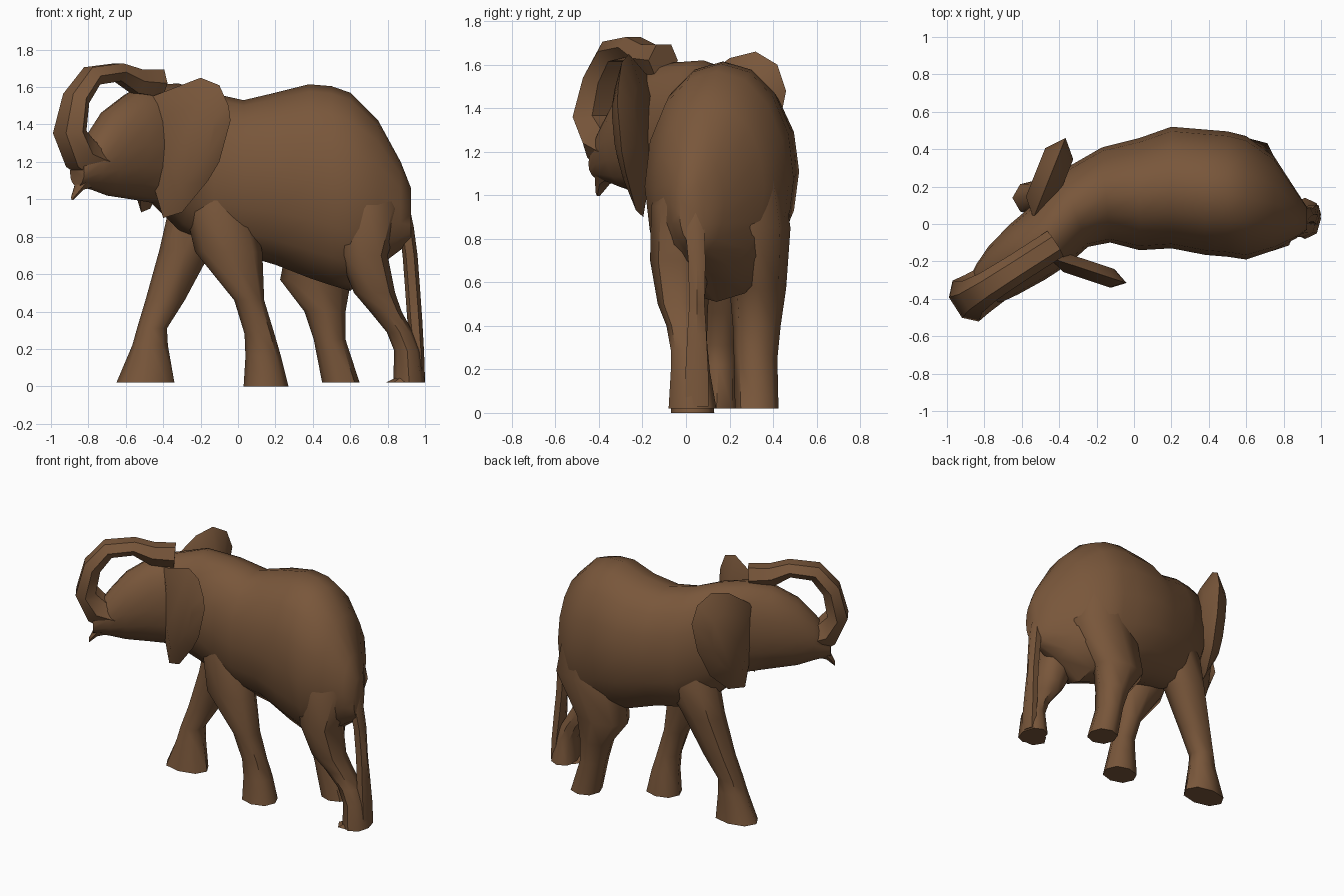
import bpy, bmesh, math
from mathutils import Vector

cube = bpy.data.objects.get("Cube")
if cube:
    bpy.data.objects.remove(cube, do_unlink=True)

hide = bpy.data.materials.new("brown_hide")
hide.use_nodes = True
COLOR = (0.19, 0.094, 0.043, 1)
hide.diffuse_color = COLOR
bsdf = hide.node_tree.nodes["Principled BSDF"]
bsdf.inputs["Base Color"].default_value = COLOR
bsdf.inputs["Roughness"].default_value = 0.9


def finish(name, bm, angle):
    bmesh.ops.recalc_face_normals(bm, faces=bm.faces)
    mesh = bpy.data.meshes.new(name)
    bm.to_mesh(mesh)
    bm.free()
    mesh.materials.append(hide)
    obj = bpy.data.objects.new(name, mesh)
    bpy.context.collection.objects.link(obj)
    bpy.ops.object.select_all(action='DESELECT')
    obj.select_set(True)
    bpy.context.view_layer.objects.active = obj
    bpy.ops.object.shade_smooth_by_angle(angle=math.radians(angle))


def loft(name, rings, sides=8, angle=50, power=1.0):
    """Skin a tube through rings given as (centre, half axis, half axis)."""
    bm = bmesh.new()
    loops = []
    for centre, u, v in rings:
        loop = []
        for i in range(sides):
            a = 2 * math.pi * i / sides
            c, s = math.cos(a), math.sin(a)
            c = math.copysign(abs(c) ** power, c)
            s = math.copysign(abs(s) ** power, s)
            loop.append(bm.verts.new(Vector(centre) + Vector(u) * c + Vector(v) * s))
        loops.append(loop)
    for a, b in zip(loops, loops[1:]):
        for i in range(sides):
            j = (i + 1) % sides
            bm.faces.new((a[i], a[j], b[j], b[i]))
    bm.faces.new(loops[0])
    bm.faces.new(loops[-1])
    finish(name, bm, angle)


def limb(name, rings, sides=8):
    """Vertical limb from level rings: x, y, z, half length, half width."""
    loft(name, [((x, y, z), (rx, 0, 0), (0, ry, 0))
                for x, y, z, rx, ry in rings], sides, 50, 0.9)


def ear(name, outline, place, bulge):
    """Lens-shaped flap: an outline stepped up to a raised middle on each side."""
    bm = bmesh.new()
    rim = [bm.verts.new(place(a, z)) for a, z in outline]
    mid = sum((v.co for v in rim), Vector()) / len(rim)
    for side in (1, -1):
        inner = [bm.verts.new(v.co.lerp(mid, 0.4) + Vector(bulge) * side) for v in rim]
        for i in range(len(rim)):
            j = (i + 1) % len(rim)
            bm.faces.new((rim[i], rim[j], inner[j], inner[i]))
        bm.faces.new(inner)
    finish(name, bm, 50)


# Body and head: x, y, half width, top, bottom, turn of the section
BODY = [(.925, .03, .06, 1.06, .78, 0), (.87, .05, .125, 1.2, .73, 0),
        (.75, .11, .25, 1.42, .64, 0), (.6, .14, .33, 1.57, .51, 0),
        (.5, .16, .335, 1.605, .54, 0), (.38, .17, .335, 1.615, .58, 0),
        (.2, .195, .325, 1.57, .65, 0),
        (.03, .16, .3, 1.53, .7, 0), (-.15, .155, .255, 1.57, .73, 5),
        (-.32, .08, .215, 1.62, .84, 20), (-.45, -.06, .185, 1.61, .98, 32),
        (-.57, -.15, .175, 1.58, 1.0, 33), (-.7, -.25, .15, 1.48, 1.02, 33),
        (-.78, -.32, .12, 1.36, 1.05, 33), (-.86, -.39, .07, 1.22, 1.07, 33)]
sections = []
for x, y, w, top, bottom, turn in BODY:
    t = math.radians(turn)
    sections.append(((x, y, (top + bottom) / 2),
                     (-w * math.sin(t), w * math.cos(t), 0),
                     (0, 0, (top - bottom) / 2)))
loft("body_and_head", sections, 16, 50, 0.97)

# Trunk curling up and back to the forehead: x, z, half width, half thickness
TRUNK = [(-.74, 1.2, .11, .13), (-.84, 1.24, .12, .1), (-.9, 1.36, .13, .075),
         (-.865, 1.54, .1, .065), (-.78, 1.66, .085, .06), (-.64, 1.68, .08, .055),
         (-.54, 1.63, .08, .075), (-.42, 1.62, .08, .085)]


def trunk_point(x, z):
    return Vector((x, -.06 + (x + .35) * .64, z))


across = Vector((.54, -.84, 0))
points = [trunk_point(x, z) for x, z, w, t in TRUNK]
rings = []
for i, (x, z, w, t) in enumerate(TRUNK):
    along = points[min(i + 1, len(points) - 1)] - points[max(i - 1, 0)]
    rings.append((points[i], across * w, across.cross(along).normalized() * t))
loft("trunk", rings, 6, 45)

# Pointed lower lip
loft("lower_lip", [(trunk_point(-.76, 1.14), across * .08, (0, 0, .07)),
                   (trunk_point(-.84, 1.09), across * .055, (0, 0, .045)),
                   (trunk_point(-.885, 1.01), across * .015, (0, 0, .015))], 6)

# Ears: the right one lies back along the neck, the left one stands out
ear("right_ear", [(-.46, 1.55), (-.2, 1.65), (-.1, 1.61), (-.05, 1.5), (-.04, 1.42),
                  (-.1, 1.2), (-.16, 1.1), (-.3, .93), (-.4, .9), (-.46, 1.1)],
    lambda x, z: Vector((x, -.19 - .33 * (x + .42), z)), (.01, .05, 0))
ear("left_ear", [(.03, 1.5), (.2, 1.63), (.32, 1.66), (.42, 1.6), (.46, 1.48),
                 (.42, 1.28), (.33, 1.08), (.2, .95), (.08, .93), (.03, 1.2)],
    lambda y, z: Vector((-.53 + .4 * (y - .05), y, z)), (.075, -.03, 0))

# Legs in mid stride, their tops buried in the body
limb("left_front_leg", [(-.12, .18, 1.2, .12, .14), (-.18, .2, .95, .19, .155),
                        (-.28, .2, .73, .14, .12), (-.39, .18, .46, .105, .09),
                        (-.46, .16, .31, .08, .08), (-.47, .15, .22, .095, .085),
                        (-.495, .14, .02, .155, .1)])
limb("right_front_leg", [(-.12, .09, 1.25, .12, .12), (-.11, .05, .98, .18, .14),
                         (-.05, 0, .72, .18, .115), (.06, .01, .46, .08, .09),
                         (.115, .02, .28, .08, .075), (.135, .03, .16, .095, .085),
                         (.15, .03, 0, .12, .1)])
limb("left_hind_leg", [(.55, .25, 1.2, .17, .18), (.53, .3, .85, .25, .18),
                       (.415, .33, .57, .19, .13), (.465, .325, .4, .11, .11),
                       (.49, .32, .25, .085, .1), (.55, .325, .02, .1, .1)])
limb("right_hind_leg", [(.66, .08, 1.25, .13, .14), (.69, .01, .95, .19, .17),
                        (.67, -.025, .7, .13, .14), (.73, -.025, .5, .11, .105),
                        (.79, 0, .4, .085, .09), (.865, .015, .29, .07, .085),
                        (.905, .02, .19, .07, .09), (.915, .03, .02, .085, .11)])
limb("right_hind_toe", [(.9, 0, .05, .05, .06), (.88, 0, .02, .09, .08)], 6)

# Hanging tail
limb("tail", [(.87, .05, 1.04, .03, .03), (.9, .04, .85, .04, .05),
              (.92, .05, .7, .04, .045), (.935, .05, .5, .04, .04),
              (.945, .05, .36, .04, .05), (.96, .05, .18, .035, .06),
              (.97, .05, .03, .03, .06)], 6)
